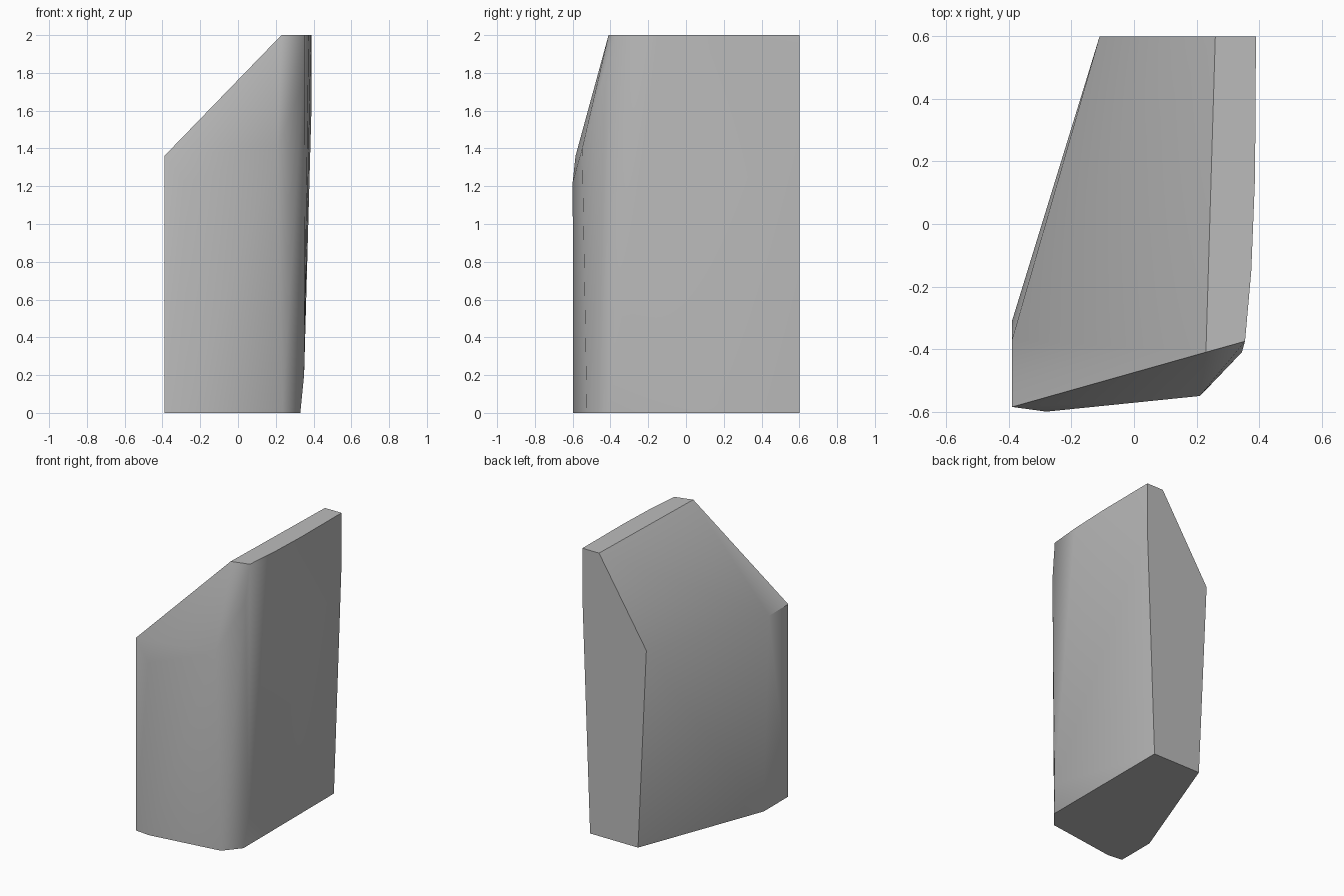
import bpy
import bmesh
import math

cube = bpy.data.objects.get("Cube")
if cube:
    bpy.data.objects.remove(cube, do_unlink=True)

# Stone colour
stone = bpy.data.materials.new("stone_grey")
stone.use_nodes = True
grey = (0.5, 0.5, 0.5, 1)
stone.diffuse_color = grey
stone.node_tree.nodes["Principled BSDF"].inputs["Base Color"].default_value = grey

# Corner points of the chiselled block
base = [(.33, .6, 0), (-.045, .6, 0), (-.39, -.31, 0), (-.39, -.585, 0),
        (-.28, -.597, 0), (.235, -.525, 0), (.33, -.41, 0)]
foot_bevel = [(.35, -.38, .2)]
shoulder = [(-.39, -.585, 1.36), (-.39, -.37, 1.36), (-.28, -.6, 1.22),
            (.21, -.55, 1.4), (.345, -.41, 1.75), (-.11, .6, 1.41)]
back_corner = [(.39, .6, 1.65)]
crest = [(.39, .6, 2), (.26, .6, 2), (.23, -.41, 2), (.355, -.375, 2),
         (.375, -.15, 2), (.387, .15, 2)]

# Wrap the corners in one convex skin
bm = bmesh.new()
for point in base + foot_bevel + shoulder + back_corner + crest:
    bm.verts.new(point)
hull = bmesh.ops.convex_hull(bm, input=bm.verts[:])
spare = {e for e in hull["geom_interior"] + hull["geom_unused"]
         if isinstance(e, bmesh.types.BMVert)}
bmesh.ops.delete(bm, geom=list(spare), context="VERTS")
bmesh.ops.dissolve_limit(bm, angle_limit=math.radians(0.5),
                         verts=bm.verts[:], edges=bm.edges[:])
bmesh.ops.recalc_face_normals(bm, faces=bm.faces[:])

mesh = bpy.data.meshes.new("stone_block")
bm.to_mesh(mesh)
bm.free()
mesh.materials.append(stone)
block = bpy.data.objects.new("stone_block", mesh)
bpy.context.collection.objects.link(block)

# Soft shading on the worn edges, crisp on the cut ones
bpy.ops.object.select_all(action="DESELECT")
block.select_set(True)
bpy.context.view_layer.objects.active = block
bpy.ops.object.shade_smooth_by_angle(angle=math.radians(40))
